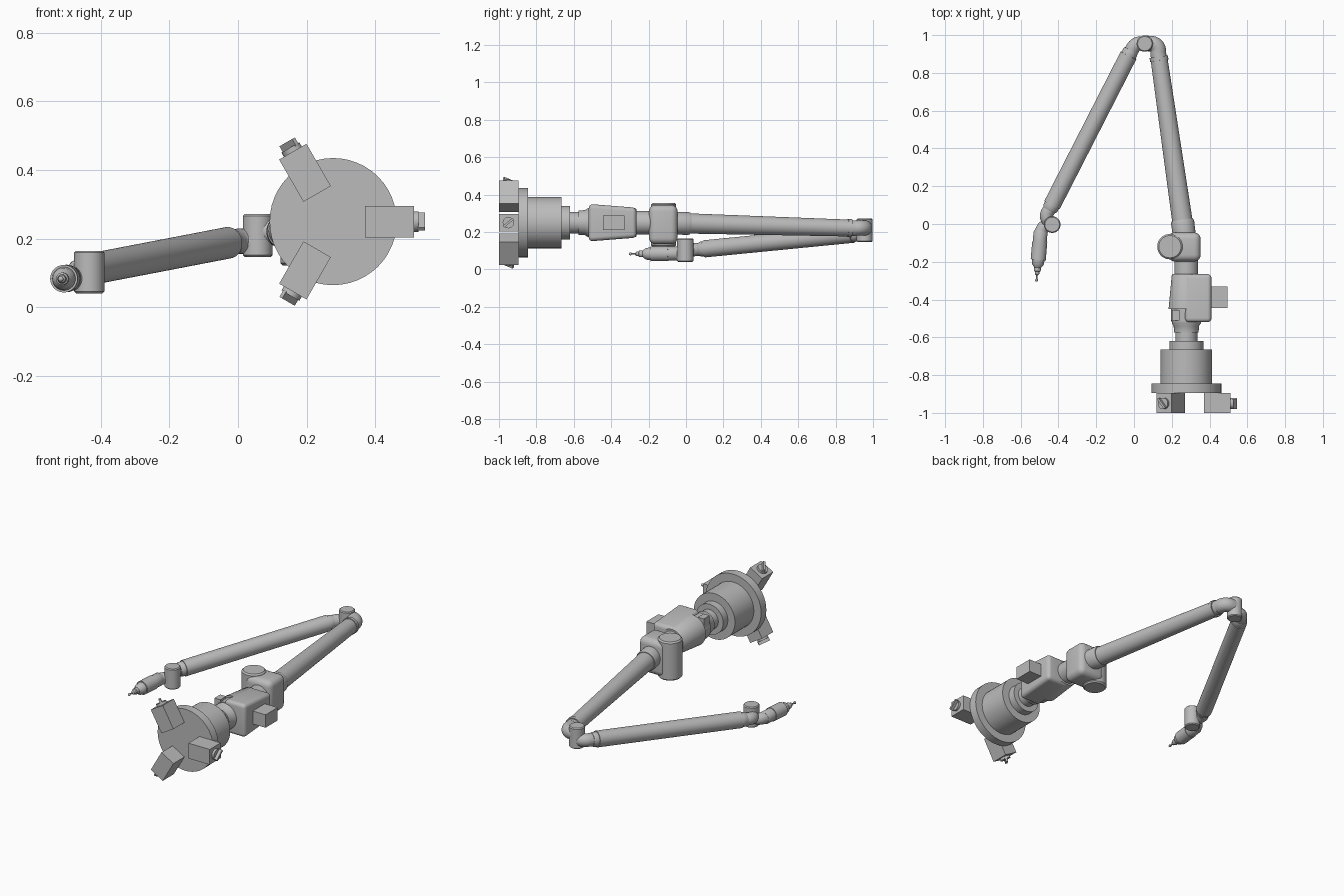
import bpy, bmesh, math
from mathutils import Vector, Matrix

old = bpy.data.objects.get("Cube")
if old:
    bpy.data.objects.remove(old, do_unlink=True)

grey = bpy.data.materials.new("machined_grey")
grey.use_nodes = True
COLOUR = (0.5, 0.5, 0.5, 1)
grey.diffuse_color = COLOUR
grey.node_tree.nodes["Principled BSDF"].inputs["Base Color"].default_value = COLOUR

AX, AZ = 0.277, 0.25   # main axis of the base


def finish(name, bm, smooth=True):
    bmesh.ops.recalc_face_normals(bm, faces=bm.faces)
    mesh = bpy.data.meshes.new(name)
    bm.to_mesh(mesh)
    bm.free()
    obj = bpy.data.objects.new(name, mesh)
    bpy.context.collection.objects.link(obj)
    mesh.materials.append(grey)
    if smooth:
        bpy.ops.object.select_all(action='DESELECT')
        obj.select_set(True)
        bpy.context.view_layer.objects.active = obj
        bpy.ops.object.shade_smooth_by_angle(angle=math.radians(35))
    return obj


def turned(name, start, end, profile, sides=48):
    """Lathe (distance, radius) stations along the line from start to end."""
    start, axis = Vector(start), Vector(end) - Vector(start)
    turn = axis.to_track_quat('Z', 'Y').to_matrix()
    bm = bmesh.new()
    rings = []
    for d, r in profile:
        rings.append([bm.verts.new(start + turn @ Vector(
            (r * math.cos(math.tau * i / sides), r * math.sin(math.tau * i / sides), d)))
            for i in range(sides)])
    for a, b in zip(rings, rings[1:]):
        for i in range(sides):
            j = (i + 1) % sides
            bm.faces.new((a[i], a[j], b[j], b[i]))
    bm.faces.new(rings[0])
    bm.faces.new(rings[-1])
    return finish(name, bm)


def along_y(name, profile, x=AX, z=AZ):
    y0 = profile[0][0]
    return turned(name, (x, y0, z), (x, y0 + 1, z), [(y - y0, r) for y, r in profile])


def box(name, low, high, matrix=None, bevel=0, taper=1):
    """Box between two corners; taper scales the height at its back end."""
    low, high = Vector(low), Vector(high)
    mid = (low + high) / 2
    bm = bmesh.new()
    bmesh.ops.create_cube(bm, size=1)
    for v in bm.verts:
        back = v.co.y > 0
        v.co = mid + v.co * (high - low)
        if back:
            v.co.z = mid.z + (v.co.z - mid.z) * taper
    if bevel:
        bmesh.ops.bevel(bm, geom=bm.edges[:], offset=bevel, segments=5,
                        profile=0.5, affect='EDGES')
    if matrix:
        bmesh.ops.transform(bm, matrix=matrix, verts=bm.verts)
    return finish(name, bm, bevel > 0)


def bent_tube(name, points, radius):
    """Smooth bent tube through a few points."""
    curve = bpy.data.curves.new(name, 'CURVE')
    curve.dimensions = '3D'
    curve.bevel_depth = radius
    curve.bevel_resolution = 8
    curve.use_fill_caps = True
    spline = curve.splines.new('BEZIER')
    spline.bezier_points.add(len(points) - 1)
    for bp, p in zip(spline.bezier_points, points):
        bp.co = p
        bp.handle_left_type = bp.handle_right_type = 'AUTO'
    temp = bpy.data.objects.new(name, curve)
    bpy.context.collection.objects.link(temp)
    mesh = bpy.data.meshes.new_from_object(temp.evaluated_get(
        bpy.context.evaluated_depsgraph_get()))
    bpy.data.objects.remove(temp, do_unlink=True)
    bm = bmesh.new()
    bm.from_mesh(mesh)
    return finish(name, bm)


def knuckle(name, x, y, low, high, r):
    """Upright pivot drum with softened rims."""
    h, c = high - low, r * 0.12
    return turned(name, (x, y, low), (x, y, high),
                  [(0, r - c), (c, r), (h - c, r), (h, r - c)])


# Base: flange, drum, collar and neck
along_y("base_flange", [(-0.895, 0.185), (-0.845, 0.185)])
along_y("base_drum", [(-0.845, 0.137), (-0.665, 0.137)])
along_y("base_collar", [(-0.665, 0.09), (-0.62, 0.09)])
along_y("base_neck", [(-0.62, 0.058), (-0.575, 0.058), (-0.575, 0.065),
                      (-0.54, 0.067), (-0.525, 0.077), (-0.50, 0.077)])

# Three radial feet with thumb screws
for k in range(3):
    m = Matrix.Translation((AX, 0, AZ)) @ Matrix.Rotation(-k * math.tau / 3, 4, 'Y')
    box(f"foot_{k + 1}", (0.093, -1, -0.046), (0.235, -0.895, 0.046), m)
    turned(f"screw_disc_{k + 1}", m @ Vector((0.235, -0.95, 0)),
           m @ Vector((0.3, -0.95, 0)), [(0, 0.03), (0.014, 0.03)], 32)
    tilt = Matrix.Translation((0, -0.95, 0)) @ Matrix.Rotation(math.radians(40), 4, 'X')
    box(f"screw_wing_{k + 1}", (0.245, -0.033, -0.006), (0.268, 0.033, 0.006), m @ tilt)

# Turret barrel with side housing and battery box
along_y("turret_barrel", [(-0.515, 0.08), (-0.45, 0.082), (-0.45, 0.094),
                          (-0.27, 0.077), (-0.265, 0.073)])
box("side_housing", (0.27, -0.52, 0.15), (0.41, -0.265, 0.35), bevel=0.022, taper=0.8)
box("battery_box", (0.405, -0.445, 0.21), (0.495, -0.33, 0.288))
box("turret_lug", (0.2, -0.51, 0.27), (0.24, -0.455, 0.335))

# Shoulder joint
along_y("shoulder_neck", [(-0.27, 0.063), (-0.19, 0.063)])
knuckle("shoulder_knuckle", 0.19, -0.12, 0.122, 0.355, 0.067)
box("shoulder_housing", (0.18, -0.198, 0.135), (0.353, -0.045, 0.345), bevel=0.035)

# Upper arm tube, tapering towards the elbow
shoulder, elbow_in = Vector((0.267, -0.06, 0.248)), Vector((0.131, 0.885, 0.221))
length = (elbow_in - shoulder).length
turned("upper_arm", shoulder, elbow_in,
       [(0, 0.06), (0.07, 0.062), (0.082, 0.058), (0.082, 0.054), (length - 0.02, 0.045),
        (length - 0.02, 0.049), (length, 0.049), (length, 0.042), (length + 0.02, 0.042)])

# Elbow: bent link into an upright pivot
bent_tube("elbow_link", [(0.131, 0.88, 0.221), (0.118, 0.943, 0.222),
                         (0.06, 0.958, 0.222)], 0.041)
knuckle("elbow_knuckle", 0.057, 0.955, 0.147, 0.272, 0.043)
bent_tube("elbow_fork", [(0.057, 0.952, 0.19), (0.015, 0.952, 0.193),
                         (-0.024, 0.9, 0.189)], 0.037)

# Forearm tube
fore_a, fore_b = Vector((-0.015, 0.92, 0.191)), Vector((-0.447, 0.075, 0.108))
length = (fore_b - fore_a).length
turned("forearm", fore_a, fore_b,
       [(0, 0.038), (0.012, 0.041), (0.03, 0.041), (0.03, 0.046),
        (length - 0.03, 0.046), (length - 0.03, 0.041), (length - 0.008, 0.041),
        (length, 0.037)])

# Wrist
bent_tube("wrist_link", [(-0.44, 0.09, 0.109), (-0.463, 0.04, 0.105),
                         (-0.44, 0.0, 0.103)], 0.035)
knuckle("wrist_knuckle", -0.433, -0.003, 0.041, 0.165, 0.044)
bent_tube("wrist_fork", [(-0.435, -0.005, 0.085), (-0.475, -0.015, 0.084),
                         (-0.497, -0.05, 0.085)], 0.034)

# Probe with stylus and ball tip
probe = Vector((-0.494, -0.035, 0.085))
tip = Vector((-0.516, -0.297, 0.083))
turned("probe_body", probe, tip,
       [(0, 0.033), (0.008, 0.037), (0.06, 0.037), (0.06, 0.04), (0.155, 0.04),
        (0.155, 0.034), (0.18, 0.031), (0.197, 0.018), (0.215, 0.018),
        (0.218, 0.013), (0.232, 0.011), (0.238, 0.004), (0.262, 0.004)])
bm = bmesh.new()
bmesh.ops.create_uvsphere(bm, u_segments=20, v_segments=12, radius=0.008,
                          matrix=Matrix.Translation(tip))
finish("ball_tip", bm)
